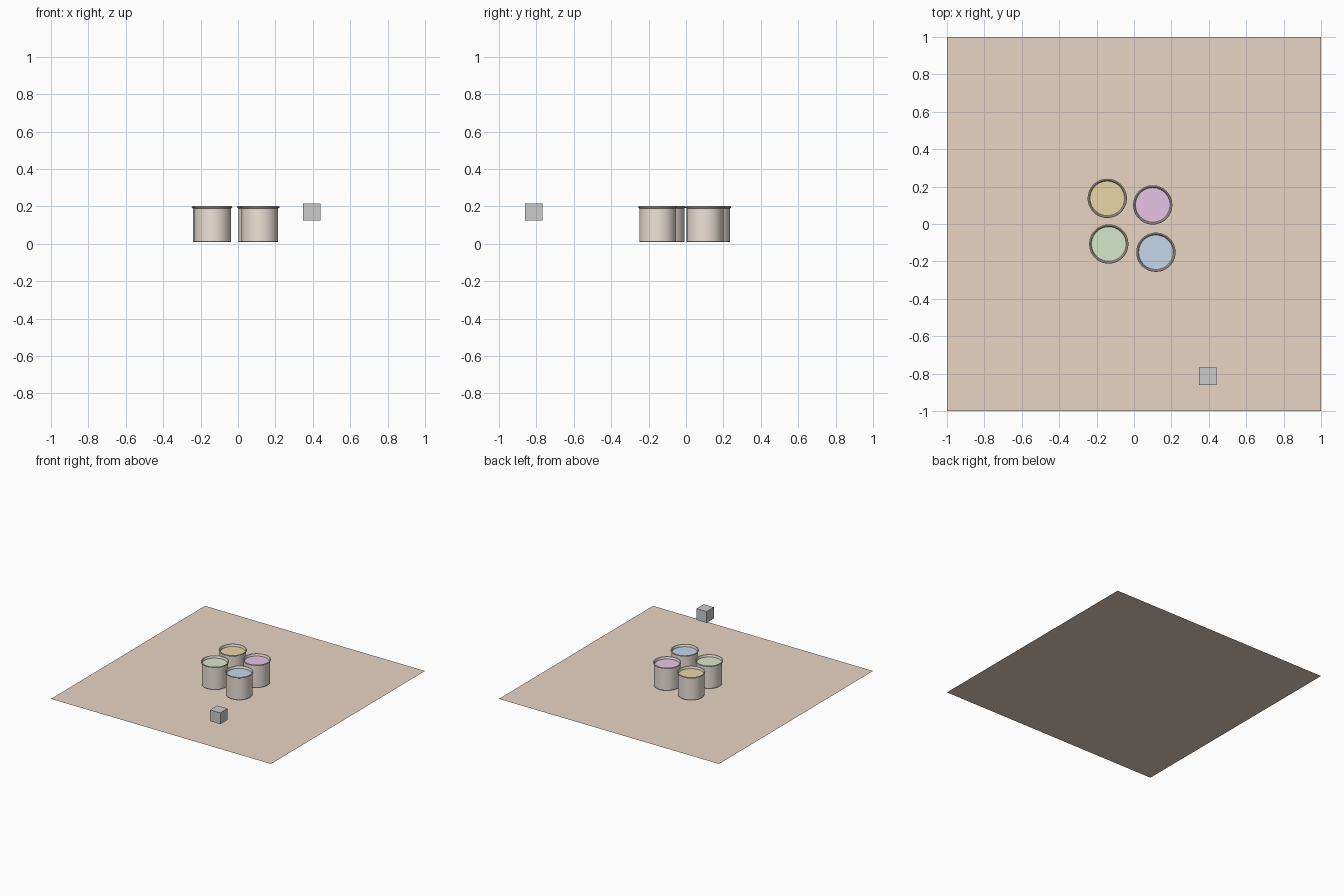
import bpy, bmesh, math

if "Cube" in bpy.data.objects:
    bpy.data.objects.remove(bpy.data.objects["Cube"])


def paint(obj, name, rgb):
    mat = bpy.data.materials.get(name) or bpy.data.materials.new(name)
    mat.diffuse_color = (*rgb, 1)
    mat.use_nodes = True
    mat.node_tree.nodes["Principled BSDF"].inputs["Base Color"].default_value = mat.diffuse_color
    obj.data.materials.append(mat)


def lathe(name, profile, loc, sides=48):
    """Spin a (radius, height) profile around z."""
    bm = bmesh.new()
    verts = [bm.verts.new((r, 0, z)) for r, z in profile]
    edges = [bm.edges.new(pair) for pair in zip(verts, verts[1:])]
    bmesh.ops.spin(bm, geom=verts + edges, axis=(0, 0, 1), cent=(0, 0, 0),
                   angle=math.tau, steps=sides, use_duplicate=False)
    bmesh.ops.remove_doubles(bm, verts=bm.verts, dist=1e-5)
    bmesh.ops.recalc_face_normals(bm, faces=bm.faces)
    mesh = bpy.data.meshes.new(name)
    bm.to_mesh(mesh)
    bm.free()
    obj = bpy.data.objects.new(name, mesh)
    bpy.context.collection.objects.link(obj)
    obj.location = loc
    bpy.ops.object.select_all(action='DESELECT')
    obj.select_set(True)
    bpy.context.view_layer.objects.active = obj
    bpy.ops.object.shade_smooth_by_angle(angle=math.radians(35))
    return obj


# Table top
bpy.ops.mesh.primitive_plane_add(size=2)
table = bpy.context.object
table.name = "table_top"
paint(table, "wood", (0.8, 0.66, 0.55))

# Cup section: floor, outer wall, rolled lip, inner wall, inner floor
CUP = [(0, 0.01), (0.096, 0.01), (0.098, 0.012), (0.098, 0.189),
       (0.1035, 0.192), (0.105, 0.196), (0.1035, 0.200), (0.100, 0.201),
       (0.0965, 0.199), (0.094, 0.193), (0.092, 0.188), (0.092, 0.02), (0, 0.02)]

# Four cups, each with its own coloured filling
FILLINGS = {
    "yellow": ((-0.143, 0.137), (0.80, 0.67, 0.38)),
    "pink": ((0.10, 0.102), (0.80, 0.56, 0.78)),
    "green": ((-0.135, -0.107), (0.68, 0.80, 0.60)),
    "blue": ((0.117, -0.151), (0.56, 0.67, 0.82)),
}
for colour, ((x, y), rgb) in FILLINGS.items():
    cup = lathe(f"{colour}_cup", CUP, (x, y, 0))
    paint(cup, "ceramic", (0.85, 0.76, 0.69))
    bpy.ops.mesh.primitive_circle_add(vertices=48, radius=0.092, fill_type='NGON',
                                      location=(x, y, 0.182))
    filling = bpy.context.object
    filling.name = f"{colour}_filling"
    paint(filling, f"{colour}_paint", rgb)

# Small floating cube
bpy.ops.mesh.primitive_cube_add(size=0.093, location=(0.395, -0.813, 0.17))
bpy.context.object.name = "small_cube"
